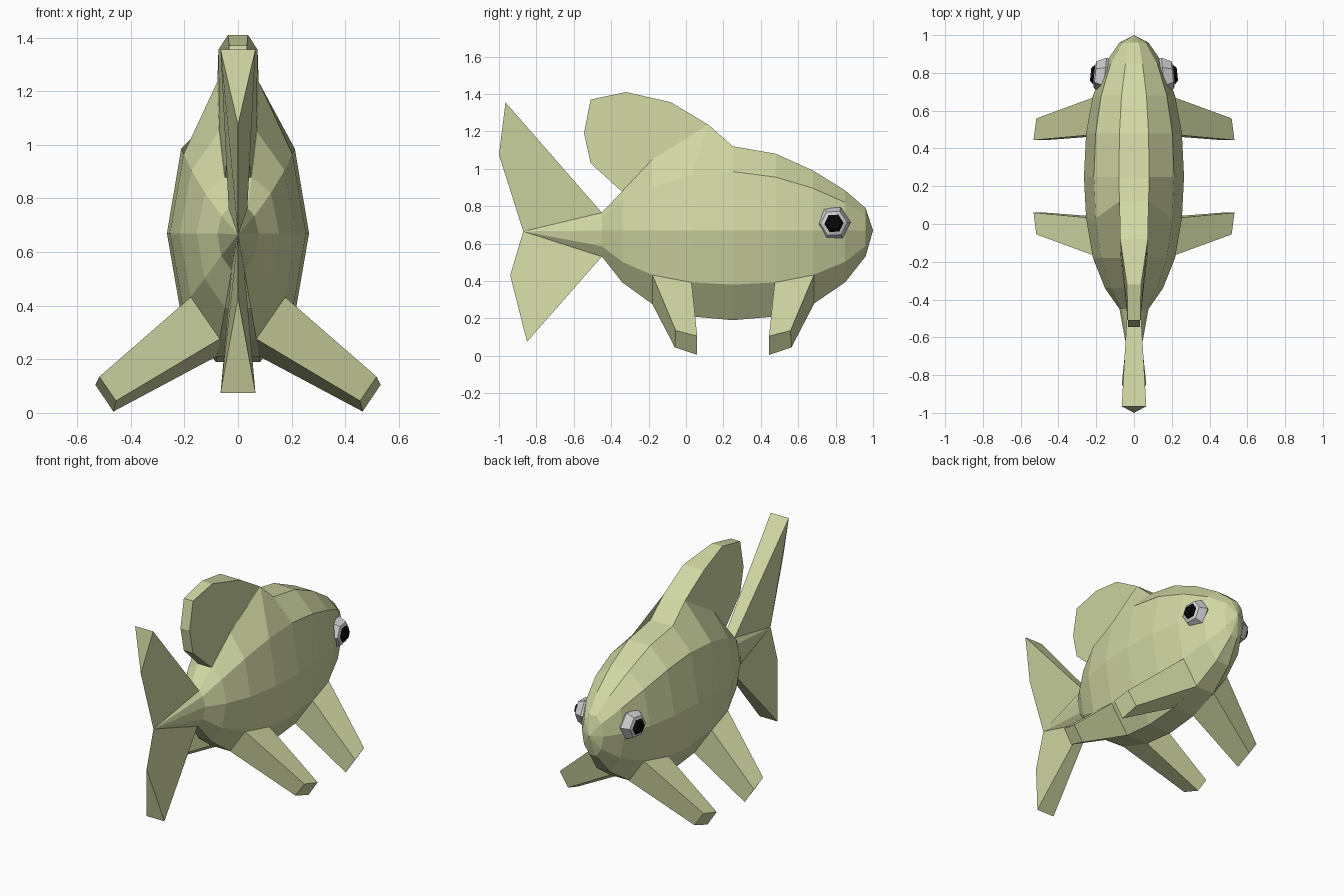
import bpy, bmesh, math
from mathutils import Vector, Matrix

cube = bpy.data.objects.get("Cube")
if cube:
    bpy.data.objects.remove(cube, do_unlink=True)


def material(name, rgb):
    m = bpy.data.materials.new(name)
    m.use_nodes = True
    m.diffuse_color = (*rgb, 1)
    bsdf = m.node_tree.nodes["Principled BSDF"]
    bsdf.inputs["Base Color"].default_value = (*rgb, 1)
    bsdf.inputs["Roughness"].default_value = 0.8
    return m


OLIVE = material("pale olive", (0.64, 0.69, 0.37))
GREY = material("eye grey", (0.64, 0.64, 0.66))
BLACK = material("pupil black", (0.002, 0.002, 0.002))


def finish(name, bm, *mats):
    bmesh.ops.recalc_face_normals(bm, faces=bm.faces)
    me = bpy.data.meshes.new(name)
    bm.to_mesh(me)
    bm.free()
    for m in mats:
        me.materials.append(m)
    ob = bpy.data.objects.new(name, me)
    bpy.context.collection.objects.link(ob)
    return ob


def bridge(bm, a, b):
    n = len(a)
    for i in range(n):
        j = (i + 1) % n
        bm.faces.new((a[i], a[j], b[j], b[i]))


MID = 0.67  # height of the body's widest line

# Body: ten-sided rings from tail root to nose: y, scale, top z, upper side z, top half width
STATIONS = [
    (-0.45, 0.29, 0.765, 0.735, 0.035),
    (-0.34, 0.58, 0.88, 0.82, 0.05),
    (-0.18, 0.82, 1.05, 0.905, 0.07),
    (0.03, 0.957, 1.235, 0.965, 0.077),
    (0.25, 1.0, 1.12, 0.985, 0.08),
    (0.48, 0.957, 1.08, 0.955, 0.077),
    (0.68, 0.82, 0.99, 0.895, 0.066),
    (0.85, 0.58, 0.885, 0.82, 0.045),
    (0.96, 0.29, 0.79, 0.75, 0.025),
]
bm = bmesh.new()
rings = []
for y, s, top, upper, a in STATIONS:
    top_y = 0.12 if y == 0.03 else y  # hump leaning forward under the back fin
    half = [(a, top_y, top), (0.212 * s, y, upper), (0.265 * s, y, MID),
            (0.215 * s, y, MID - 0.29 * s), (0.083 * s, y, MID - 0.48 * s)]
    ring = half + [(-x, yy, z) for x, yy, z in reversed(half)]
    rings.append([bm.verts.new(p) for p in ring])
for a, b in zip(rings, rings[1:]):
    bridge(bm, a, b)
for ring, tip in ((rings[0], (0, -0.87, 0.665)), (rings[-1], (0, 1.0, MID))):
    t = bm.verts.new(tip)
    for i in range(10):
        bm.faces.new((ring[i], ring[(i + 1) % 10], t))
finish("body", bm, OLIVE)


# Upright fins: outline of (y, z, half thickness), thickness 0 gives a sharp edge
def upright_fin(name, outline):
    bm = bmesh.new()
    left, right = [], []
    for y, z, h in outline:
        v = bm.verts.new((h, y, z))
        left.append(v)
        right.append(bm.verts.new((-h, y, z)) if h else v)
    bm.faces.new(left)
    bm.faces.new(right[::-1])
    n = len(left)
    for i in range(n):
        j = (i + 1) % n
        loop = list(dict.fromkeys((left[i], left[j], right[j], right[i])))
        if len(loop) > 2:
            bm.faces.new(loop)
    finish(name, bm, OLIVE)


upright_fin("back_fin", [
    (0.12, 1.235, 0.077), (-0.08, 1.355, 0.073), (-0.32, 1.41, 0.037),
    (-0.51, 1.37, 0.033), (-0.545, 1.19, 0.033), (-0.51, 1.03, 0.033),
    (-0.34, 0.875, 0.048), (-0.18, 1.05, 0.069)])
upright_fin("upper_tail_fin", [
    (-0.45, 0.765, 0.035), (-0.965, 1.355, 0.065), (-1.0, 1.075, 0), (-0.87, 0.665, 0)])
upright_fin("lower_tail_fin", [
    (-0.45, 0.53, 0.024), (-0.87, 0.665, 0), (-0.94, 0.43, 0), (-0.85, 0.075, 0.065)])


# Leg-like side fins, the fore pair mirrored from the rear pair
PIVOT = 0.252
ROOT = [(0.176, -0.18, 0.432), (0.206, 0.03, 0.392), (0.079, 0.03, 0.211), (0.068, -0.18, 0.276)]
TIP = [(0.517, -0.055, 0.135), (0.532, 0.06, 0.105), (0.465, 0.06, 0.005), (0.455, -0.06, 0.045)]


def side_fin(name, side, fore):
    def place(p):
        x, y, z = p
        return (side * x, 2 * PIVOT - y if fore else y, z)
    bm = bmesh.new()
    root = [bm.verts.new(place(p)) for p in ROOT]
    tip = [bm.verts.new(place(p)) for p in TIP]
    bridge(bm, root, tip)
    bm.faces.new(tip)
    bm.faces.new(root)
    finish(name, bm, OLIVE)


# Eyes: six-sided domes with a black faceted pupil
EYE_RINGS = [(-0.06, 0.06), (0.0, 0.096), (0.05, 0.072), (0.056, 0.052), (0.075, 0.035)]


def eye(name, side):
    bm = bmesh.new()
    loops = []
    for out, r in EYE_RINGS:
        loops.append([bm.verts.new((out, r * math.cos(k * math.pi / 3 + 0.06),
                                    r * math.sin(k * math.pi / 3 + 0.06))) for k in range(6)])
    for a, b in zip(loops, loops[1:]):
        bridge(bm, a, b)
    bm.faces.new(loops[0])
    bm.faces.new(loops[-1])
    for f in bm.faces:
        f.material_index = int(f.calc_center_median().x > 0.06)
    bm.transform(Matrix.Translation((0.155, 0.785, 0.708)) @ Matrix.Rotation(math.radians(6), 4, 'Z'))
    if side < 0:
        bm.transform(Matrix.Scale(-1, 4, Vector((1, 0, 0))))
    finish(name, bm, GREY, BLACK)


for label, side in (("left", 1), ("right", -1)):
    side_fin(label + "_rear_side_fin", side, False)
    side_fin(label + "_fore_side_fin", side, True)
    eye(label + "_eye", side)
